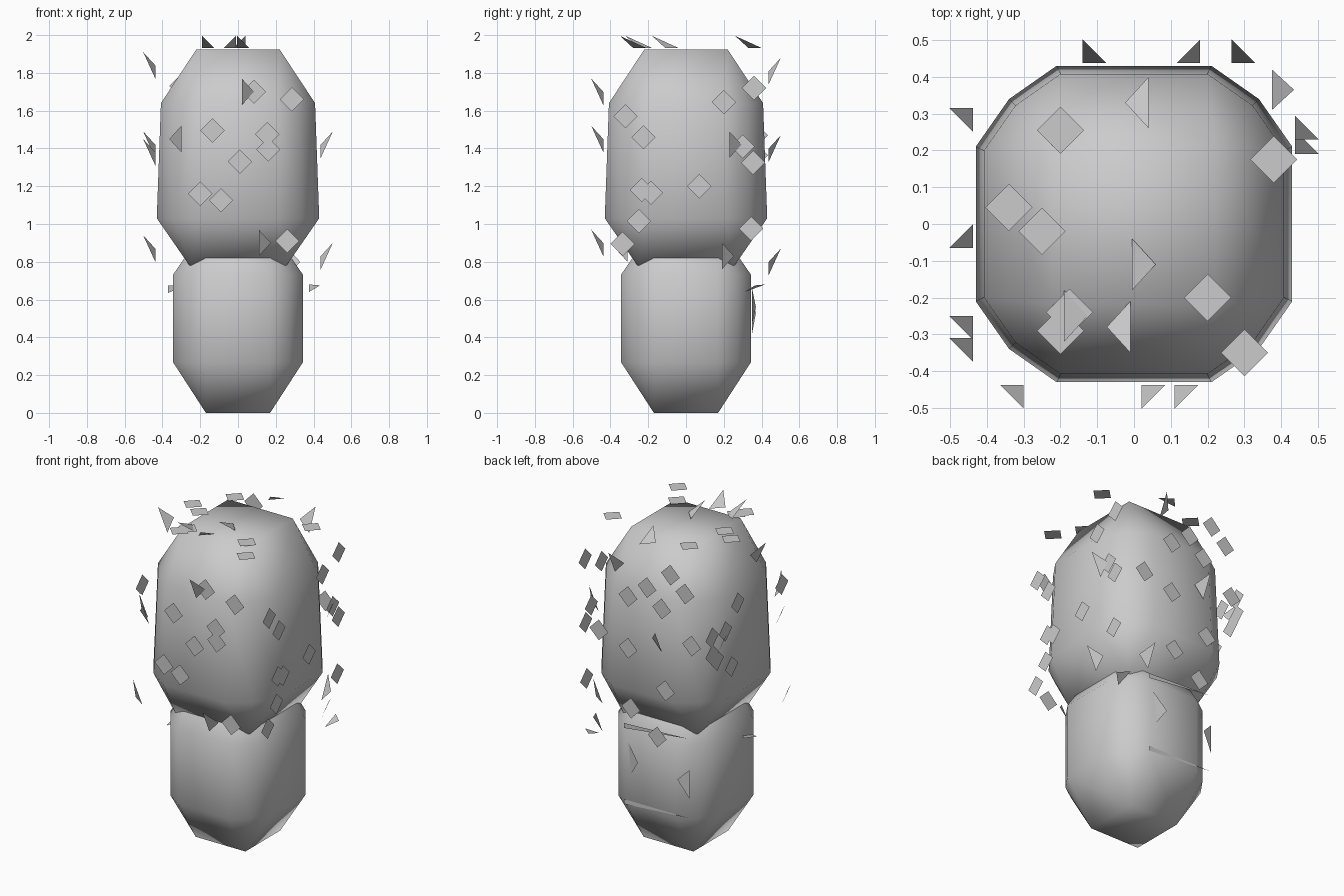
import bpy, bmesh
from mathutils import Vector

if "Cube" in bpy.data.objects:
    bpy.data.objects.remove(bpy.data.objects["Cube"])

def finish(bm, name, smooth):
    me = bpy.data.meshes.new(name)
    bm.to_mesh(me)
    bm.free()
    for p in me.polygons:
        p.use_smooth = smooth
    ob = bpy.data.objects.new(name, me)
    bpy.context.collection.objects.link(ob)
    return ob

# Rounded block: square caps and two 12-sided rings, skinned together
def block(name, caps, rings):
    bm = bmesh.new()
    pts = []
    for h, z in caps:
        pts += [(sx * h, sy * h, z) for sx in (1, -1) for sy in (1, -1)]
    for r, z in rings:
        a, c = r * 0.49, r * 0.79
        for sx in (1, -1):
            for sy in (1, -1):
                pts += [(sx * a, sy * r, z), (sx * c, sy * c, z), (sx * r, sy * a, z)]
    for p in pts:
        bm.verts.new(p)
    bmesh.ops.convex_hull(bm, input=bm.verts[:])
    bmesh.ops.dissolve_limit(bm, angle_limit=0.02, verts=bm.verts[:], edges=bm.edges[:])
    bmesh.ops.recalc_face_normals(bm, faces=bm.faces[:])
    return finish(bm, name, True)

block("lower_stem", [(0.17, 0.0), (0.18, 0.97)], [(0.345, 0.27), (0.345, 0.73)])
block("upper_stem", [(0.22, 1.925), (0.25, 0.77)], [(0.43, 1.03), (0.408, 1.64)])

# Each side: map (u, v, outward) to space
O = 0.438
SIDES = {
    "front": lambda u, v, o: (u, -O - o, v),
    "back": lambda u, v, o: (u, O + o, v),
    "right": lambda u, v, o: (O + o, u, v),
    "left": lambda u, v, o: (-O - o, u, v),
    "top": lambda u, v, o: (u, v, 1.932 + o),
}
OUT = {"front": (0, -1, 0), "back": (0, 1, 0), "right": (1, 0, 0),
       "left": (-1, 0, 0), "top": (0, 0, 1)}

# Flat diamond spines (centre on the side)
DIAMONDS = {
    "front": [(.085, 1.70), (.285, 1.66), (-.135, 1.495), (.155, 1.475), (.16, 1.395),
              (.01, 1.33), (-.2, 1.16), (-.09, 1.125), (.26, .91)],
    "right": [(-.32, 1.57), (-.225, 1.46), (.2, 1.645), (.36, 1.72), (.3, 1.41),
              (.355, 1.325), (-.235, 1.18), (-.185, 1.165), (.07, 1.2),
              (-.25, 1.015), (-.335, .895), (.345, .975)],
    "back": [(-.2, 1.82), (-.04, 1.70), (.09, 1.61), (-.3, 1.73), (-.14, 1.595),
             (-.345, 1.42), (.09, 1.29), (-.165, 1.095), (.07, .925), (.29, 1.35),
             (-.11, .795)],
    "left": [(.12, 1.59), (.24, 1.46), (.37, 1.47), (.37, 1.365), (.32, 1.31),
             (.18, 1.22), (-.31, 1.54)],
    "top": [(-.2, .255), (-.34, .045), (-.25, -.02), (-.175, -.24), (-.2, -.29),
            (.2, -.2), (.3, -.35), (.38, .175)],
}
# Raised triangular spines: edge position and the way the tip points
TRIANGLES = {
    "front": [(.02, 1.70, 1), (-.3, 1.45, -1), (.11, .9, 1)],
    "right": [(.23, 1.42, 1), (.19, .83, 1)],
    "back": [(-.14, 1.40, 1), (.18, 1.81, -1), (.265, .8, 1)],
    "left": [(.315, 1.42, -1), (-.065, 1.84, 1), (-.25, 1.38, -1), (-.31, .87, -1)],
    "top": [(.04, .33, -1), (-.005, -.11, 1), (-.01, -.28, -1), (-.19, -.25, 1)],
}
H = 0.064

def add_face(bm, pts, out):
    f = bm.faces.new([bm.verts.new(p) for p in pts])
    f.normal_update()
    if f.normal.dot(Vector(out)) < 0:
        f.normal_flip()

for side, place in SIDES.items():
    bm = bmesh.new()
    for u, v in DIAMONDS[side]:
        add_face(bm, [place(u + du, v + dv, 0)
                      for du, dv in ((H, 0), (0, H), (-H, 0), (0, -H))], OUT[side])
    up = -1 if side == "top" else 1
    for u, v, d in TRIANGLES[side]:
        add_face(bm, [place(u, v + up * 0.07, H), place(u + d * H, v, 0),
                      place(u, v - up * 0.07, 0)], OUT[side])
    finish(bm, side + "_spines", False)

# Stray slivers around the lower stem
bm = bmesh.new()
for tri, out in [
    ([(.375, .42, .68), (.435, .365, .675), (.375, .31, .64)], (0, 0, 1)),
    ([(-.37, -.17, .635), (-.28, -.11, .675), (-.37, -.04, .675)], (0, 0, 1)),
    ([(-.27, .35, .6), (-.2, .37, .53), (-.27, .35, .42)], (0, 1, 0)),
    ([(.15, .35, .66), (.07, .37, .56), (.13, .35, .47)], (0, 1, 0)),
    ([(.18, .35, .27), (.18, .35, .3), (-.26, .35, .30)], (0, 1, 0)),
    ([(.18, .35, .74), (.18, .35, .77), (-.26, .35, .79)], (0, 1, 0)),
]:
    add_face(bm, tri, out)
finish(bm, "lower_spines", False)
